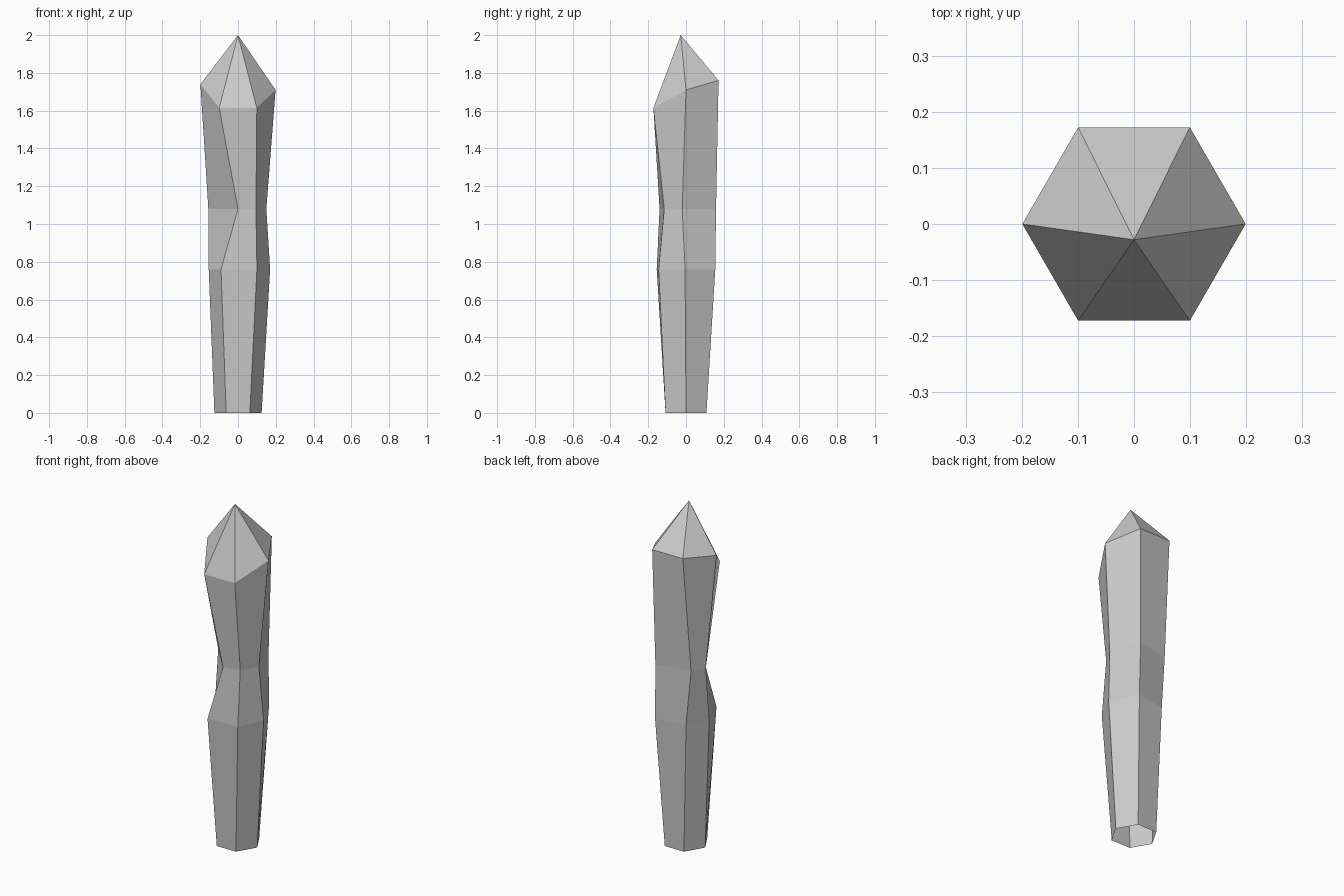
import bpy, bmesh
from math import cos, sin, radians

if "Cube" in bpy.data.objects:
    bpy.data.objects.remove(bpy.data.objects["Cube"])


def hexagon(r, heights):
    # six corners, counter-clockwise from +x
    return [(r * cos(radians(60 * i)), r * sin(radians(60 * i)), z)
            for i, z in enumerate(heights)]


# Cross-sections: regular base, two irregular waists, slanted shoulder
base = hexagon(0.125, [0] * 6)
belly = [(x, y, 0.76) for x, y in
         [(0.17, -0.005), (0.093, 0.155), (-0.087, 0.124),
          (-0.155, 0.005), (-0.09, -0.155), (0.10, -0.145)]]
waist = [(x, y, 1.08) for x, y in
         [(0.15, -0.02), (0.088, 0.159), (-0.114, 0.116),
          (-0.157, 0.04), (0.0, -0.14), (0.095, -0.115)]]
shoulder = hexagon(0.199, [1.71, 1.76, 1.76, 1.74, 1.615, 1.615])

bm = bmesh.new()
rings = [[bm.verts.new(p) for p in ring] for ring in (base, belly, waist, shoulder)]

# Shaft walls, open at the bottom
for low, high in zip(rings, rings[1:]):
    for i in range(6):
        j = (i + 1) % 6
        bm.faces.new((low[i], low[j], high[j], high[i]))

# Pointed tip
tip = bm.verts.new((0, -0.028, 2))
for i in range(6):
    bm.faces.new((rings[-1][i], rings[-1][(i + 1) % 6], tip))

mesh = bpy.data.meshes.new("crystal_shard")
bm.to_mesh(mesh)
bm.free()
bpy.context.collection.objects.link(bpy.data.objects.new("crystal_shard", mesh))
